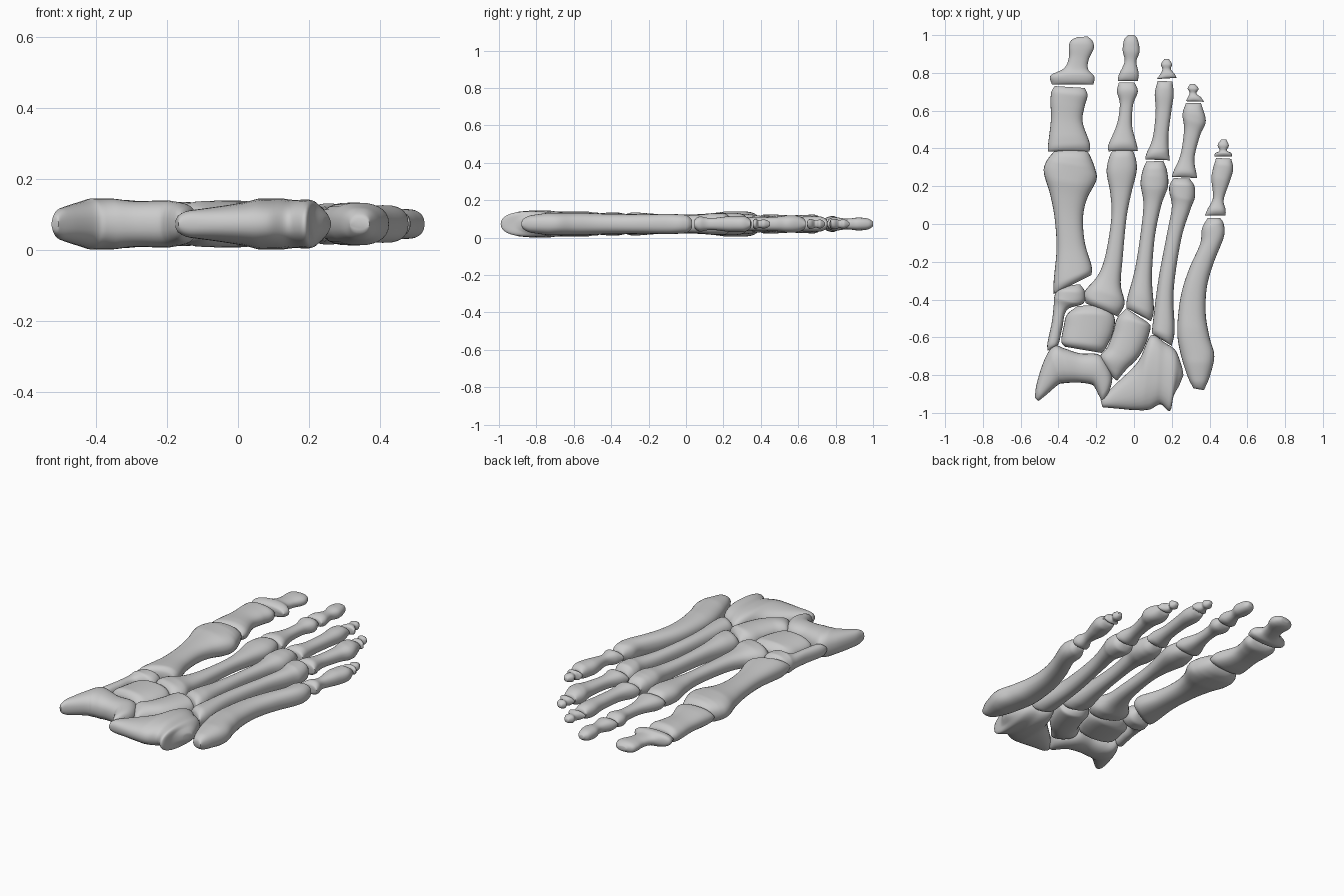
import bpy, bmesh, math
from mathutils import Vector

mat = bpy.data.materials.new("bone_grey")
mat.diffuse_color = (0.6, 0.6, 0.6, 1)
ZC = 0.073       # mid height shared by every bone
RING = 28        # points around each section


def spline(p, u):
    """Catmull-Rom through the list p, u in 0..len-1."""
    i = min(int(u), len(p) - 2)
    t = u - i
    b, c = p[i], p[i + 1]
    a = p[i - 1] if i > 0 else b * 2 - c
    d = p[i + 2] if i + 2 < len(p) else c * 2 - b
    return 0.5 * (2 * b + (c - a) * t + (2 * a - 5 * b + 4 * c - d) * t * t
                  + (3 * b - a - 3 * c + d) * t ** 3)


def bone(name, half, *pairs):
    """Loft rounded sections between left/right outline points (xl, yl, xr, yr)."""
    pts = [Vector(q) for q in pairs]
    n = 9 * (len(pts) - 1)
    secs = []
    for k in range(n + 1):
        u = (1 - math.cos(math.pi * k / n)) / 2
        u = 0.5 * u + 0.5 * k / n
        q = spline(pts, u * (len(pts) - 1))
        secs.append((Vector((q[0], q[1], ZC)), Vector((q[2], q[3], ZC))))
    mids = [(l + r) / 2 for l, r in secs]
    dist = [0.0]
    for a, b in zip(mids, mids[1:]):
        dist.append(dist[-1] + (b - a).length)
    wmax = max((l - r).length for l, r in secs)
    roll = min(0.045, dist[-1] * 0.3)
    bm = bmesh.new()
    rings = []
    for (l, r), m, s in zip(secs, mids, dist):
        w = (l - r).length
        h = half * (0.4 + 0.6 * min(1, 1.1 * w / wmax))
        e = min(1, min(s, dist[-1] - s) / roll)
        h *= 0.4 + 0.6 * math.sqrt(max(0, 1 - (1 - e) ** 2))
        ring = []
        for j in range(RING):
            a = 2 * math.pi * j / RING
            c, d = math.cos(a), math.sin(a)
            c = math.copysign(abs(c) ** 0.85, c)
            d = math.copysign(abs(d) ** 0.85, d)
            ring.append(bm.verts.new(m + (r - l) * 0.5 * c + Vector((0, 0, h * d))))
        rings.append(ring)
    for a, b in zip(rings, rings[1:]):
        for j in range(RING):
            k = (j + 1) % RING
            bm.faces.new((a[j], a[k], b[k], b[j]))
    bm.faces.new(rings[0])
    bm.faces.new(rings[-1])
    bmesh.ops.recalc_face_normals(bm, faces=bm.faces)
    for f in bm.faces:
        f.smooth = True
    for e in bm.edges:
        if len(e.link_faces) == 2 and e.calc_face_angle() > math.radians(50):
            e.smooth = False
    me = bpy.data.meshes.new(name)
    bm.to_mesh(me)
    bm.free()
    me.materials.append(mat)
    bpy.context.collection.objects.link(bpy.data.objects.new(name, me))


# --- ankle-side bones ---
T = 0.072
bone("navicular", T,
     (-.525, -.92, -.505, -.937), (-.515, -.845, -.465, -.905), (-.475, -.72, -.40, -.85),
     (-.425, -.645, -.37, -.843), (-.365, -.66, -.33, -.84), (-.285, -.685, -.285, -.84),
     (-.19, -.69, -.225, -.85), (-.14, -.74, -.205, -.87), (-.115, -.82, -.19, -.90),
     (-.14, -.915, -.17, -.938))
bone("cuboid", T,
     (-.177, -.93, -.167, -.97), (-.11, -.86, -.09, -.977), (.02, -.73, .0, -.985),
     (.09, -.59, .08, -.983), (.165, -.63, .14, -.955), (.22, -.67, .19, -.99),
     (.252, -.75, .21, -.91), (.262, -.80, .24, -.855))
bone("medial_cuneiform", 0.06,
     (-.457, -.67, -.435, -.66), (-.458, -.63, -.40, -.635), (-.435, -.52, -.38, -.55),
     (-.425, -.43, -.355, -.455), (-.422, -.385, -.268, -.42), (-.405, -.35, -.26, -.36),
     (-.36, -.325, -.285, -.32))
bone("middle_cuneiform", 0.062,
     (-.365, -.65, -.17, -.683), (-.385, -.62, -.145, -.65), (-.372, -.54, -.11, -.57),
     (-.355, -.48, -.105, -.49), (-.30, -.435, -.165, -.425))
bone("lateral_cuneiform", 0.066,
     (-.115, -.81, -.09, -.83), (-.178, -.71, -.04, -.77), (-.14, -.65, .02, -.71),
     (-.11, -.57, .06, -.64), (-.09, -.50, .088, -.55), (-.04, -.447, .075, -.522))

# --- metatarsals ---
bone("first_metatarsal", 0.068,
     (-.425, -.37, -.225, -.27), (-.425, -.30, -.225, -.22), (-.41, -.13, -.26, -.10),
     (-.42, .03, -.27, .03), (-.445, .16, -.25, .13), (-.477, .27, -.2, .23),
     (-.465, .33, -.205, .29), (-.42, .385, -.24, .375), (-.39, .393, -.27, .393))
bone("second_metatarsal", 0.062,
     (-.255, -.42, -.085, -.49), (-.262, -.36, -.05, -.42), (-.19, -.27, -.07, -.32),
     (-.15, -.16, -.06, -.18), (-.12, .03, -.04, .03), (-.125, .16, -.015, .16),
     (-.145, .28, .015, .29), (-.125, .37, .0, .375), (-.10, .395, -.025, .395))
bone("third_metatarsal", 0.06,
     (-.04, -.445, .09, -.515), (-.035, -.39, .105, -.45), (.005, -.24, .095, -.28),
     (.035, -.05, .11, -.07), (.05, .105, .145, .10), (.035, .21, .18, .20),
     (.045, .28, .175, .28), (.065, .33, .155, .335))
bone("fourth_metatarsal", 0.058,
     (.095, -.58, .20, -.645), (.10, -.52, .215, -.56), (.13, -.29, .21, -.35),
     (.175, -.05, .25, -.08), (.20, .09, .30, .08), (.187, .17, .322, .14),
     (.19, .21, .32, .20), (.21, .243, .295, .24))
bone("fifth_metatarsal", 0.06,
     (.315, -.87, .37, -.88), (.285, -.81, .40, -.81), (.25, -.70, .425, -.70),
     (.23, -.59, .40, -.60), (.235, -.47, .38, -.48), (.255, -.35, .385, -.34),
     (.295, -.23, .42, -.21), (.35, -.105, .475, -.07), (.36, -.025, .475, 0),
     (.39, .033, .455, .033))

# --- toe bones nearest the metatarsals ---
P = 0.046
bone("first_near_toe_bone", 0.052,
     (-.455, .383, -.235, .383), (-.455, .42, -.235, .43), (-.44, .55, -.272, .54),
     (-.442, .65, -.262, .62), (-.437, .70, -.246, .68), (-.42, .73, -.26, .72))
bone("second_near_toe_bone", P,
     (-.135, .385, .02, .387), (-.135, .42, .015, .42), (-.09, .53, -.01, .52),
     (-.075, .635, -.005, .63), (-.09, .70, .02, .70), (-.08, .75, .003, .75))
bone("third_near_toe_bone", P,
     (.06, .342, .19, .337), (.065, .37, .185, .38), (.10, .46, .182, .47),
     (.115, .60, .198, .60), (.11, .69, .21, .685), (.125, .757, .203, .755))
bone("fourth_near_toe_bone", P,
     (.20, .25, .335, .243), (.21, .28, .33, .27), (.247, .37, .32, .35),
     (.265, .50, .35, .47), (.257, .58, .38, .545), (.275, .64, .355, .64))
bone("fifth_near_toe_bone", 0.042,
     (.375, .045, .485, .045), (.39, .08, .485, .075), (.418, .14, .475, .13),
     (.41, .24, .505, .22), (.42, .30, .525, .29), (.435, .35, .515, .345))

# --- toe tips ---
D = 0.036
bone("first_toe_tip", 0.042,
     (-.435, .738, -.215, .738), (-.442, .785, -.21, .78), (-.37, .825, -.243, .82),
     (-.345, .88, -.24, .87), (-.345, .935, -.213, .93), (-.335, .97, -.22, .97),
     (-.30, .99, -.245, .992))
bone("second_toe_tip", D,
     (-.085, .757, .02, .757), (-.08, .79, .025, .795), (-.05, .86, .013, .86),
     (-.06, .92, .03, .915), (-.052, .975, .02, .975), (-.03, 1, .003, 1))
bone("third_toe_tip", 0.032,
     (.12, .767, .225, .774), (.14, .795, .215, .795), (.15, .82, .195, .82),
     (.143, .845, .202, .845), (.16, .873, .185, .873))
bone("fourth_toe_tip", 0.03,
     (.275, .65, .37, .647), (.285, .672, .355, .67), (.295, .695, .33, .692),
     (.284, .718, .342, .716), (.298, .742, .322, .742))
bone("fifth_toe_tip", 0.03,
     (.425, .358, .52, .358), (.43, .375, .515, .375), (.453, .388, .492, .39),
     (.443, .418, .502, .416), (.462, .448, .488, .448))
